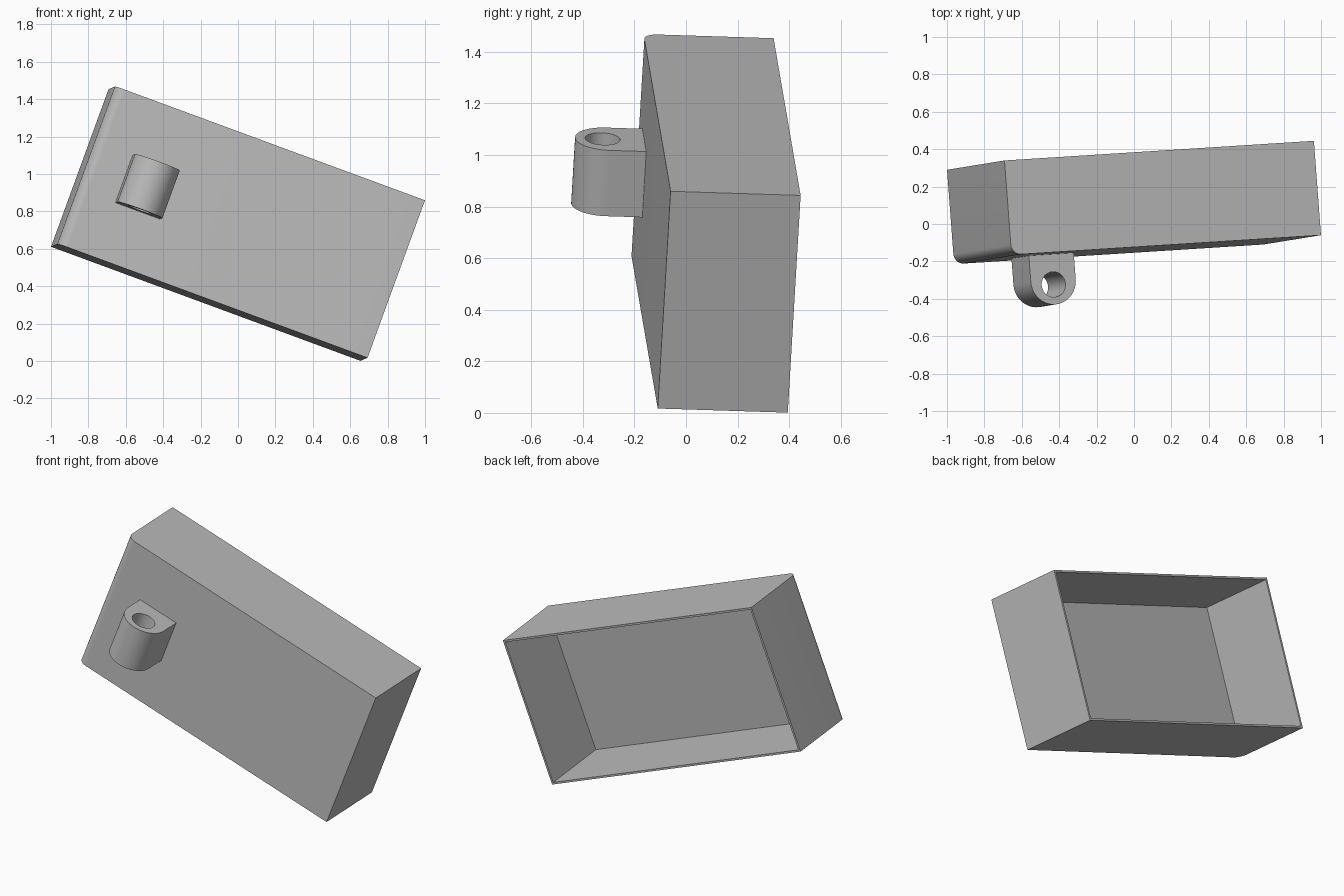
import bpy, bmesh, math
from mathutils import Vector, Matrix

cube = bpy.data.objects.get("Cube")
if cube:
    bpy.data.objects.remove(cube)

# One grey material
grey = bpy.data.materials.new("plain grey")
grey.use_nodes = True
colour = (0.5, 0.5, 0.5, 1)
grey.diffuse_color = colour
grey.node_tree.nodes["Principled BSDF"].inputs["Base Color"].default_value = colour

# Tilted frame of the whole model: length, depth, height axes
length_axis = Vector((1.655, 0.105, -0.61)).normalized()
height_axis = Vector((0.31, 0.05, 0.84))
height_axis = (height_axis - length_axis * height_axis.dot(length_axis)).normalized()
depth_axis = height_axis.cross(length_axis)
frame = Matrix((length_axis, depth_axis, height_axis)).transposed().to_4x4()
frame.translation = (0, 0.115, 0.735)

L, D, H = 0.883, 0.253, 0.449      # half sizes of the tray
WALL, FLOOR, ROUND = 0.012, 0.03, 0.055


def arc(cx, cy, r, start, end, steps):
    """Points on an arc, angles in degrees."""
    angles = [math.radians(start + (end - start) * i / steps) for i in range(steps + 1)]
    return [(cx + r * math.cos(a), cy + r * math.sin(a)) for a in angles]


def loop_edges(bm, points, z):
    verts = [bm.verts.new((x, y, z)) for x, y in points]
    return [bm.edges.new((v, verts[i - 1])) for i, v in enumerate(verts)]


def extrude_up(bm, height):
    result = bmesh.ops.extrude_face_region(bm, geom=bm.faces[:])
    verts = [g for g in result["geom"] if isinstance(g, bmesh.types.BMVert)]
    bmesh.ops.translate(bm, verts=verts, vec=(0, 0, height))
    bmesh.ops.recalc_face_normals(bm, faces=bm.faces[:])


def finish(bm, name):
    mesh = bpy.data.meshes.new(name)
    bm.to_mesh(mesh)
    bm.free()
    mesh.materials.append(grey)
    obj = bpy.data.objects.new(name, mesh)
    bpy.context.collection.objects.link(obj)
    obj.matrix_world = frame
    bpy.ops.object.select_all(action="DESELECT")
    obj.select_set(True)
    bpy.context.view_layer.objects.active = obj
    bpy.ops.object.shade_smooth_by_angle(angle=math.radians(30))


# Tray: box with one rounded front edge, hollowed from the back
bm = bmesh.new()
outline = arc(-L + ROUND, -D + ROUND, ROUND, 180, 270, 10) + [(L, -D), (L, D), (-L, D)]
bm.faces.new([bm.verts.new((x, y, -H)) for x, y in outline])
extrude_up(bm, 2 * H)
back = max(bm.faces, key=lambda f: f.normal.y)
bmesh.ops.inset_region(bm, faces=[back], thickness=WALL, use_even_offset=True)
hollow = bmesh.ops.extrude_discrete_faces(bm, faces=[back])["faces"][0]
bmesh.ops.translate(bm, verts=hollow.verts[:], vec=(0, FLOOR - 2 * D, 0))
finish(bm, "open_tray")

# Lug: round-nosed block with a hole along its height
LUG_X, LUG_R, LUG_H = -0.542, 0.128, 0.136
bm = bmesh.new()
nose = arc(LUG_X, -0.394, LUG_R, 180, 360, 32)
nose += [(LUG_X + LUG_R, -D), (LUG_X - LUG_R, -D)]
hole = arc(LUG_X, -0.415, 0.068, 0, 360, 40)[:-1]
edges = loop_edges(bm, nose, -LUG_H) + loop_edges(bm, hole, -LUG_H)
bmesh.ops.triangle_fill(bm, use_beauty=True, edges=edges)
extrude_up(bm, 2 * LUG_H)
finish(bm, "hinge_lug")
